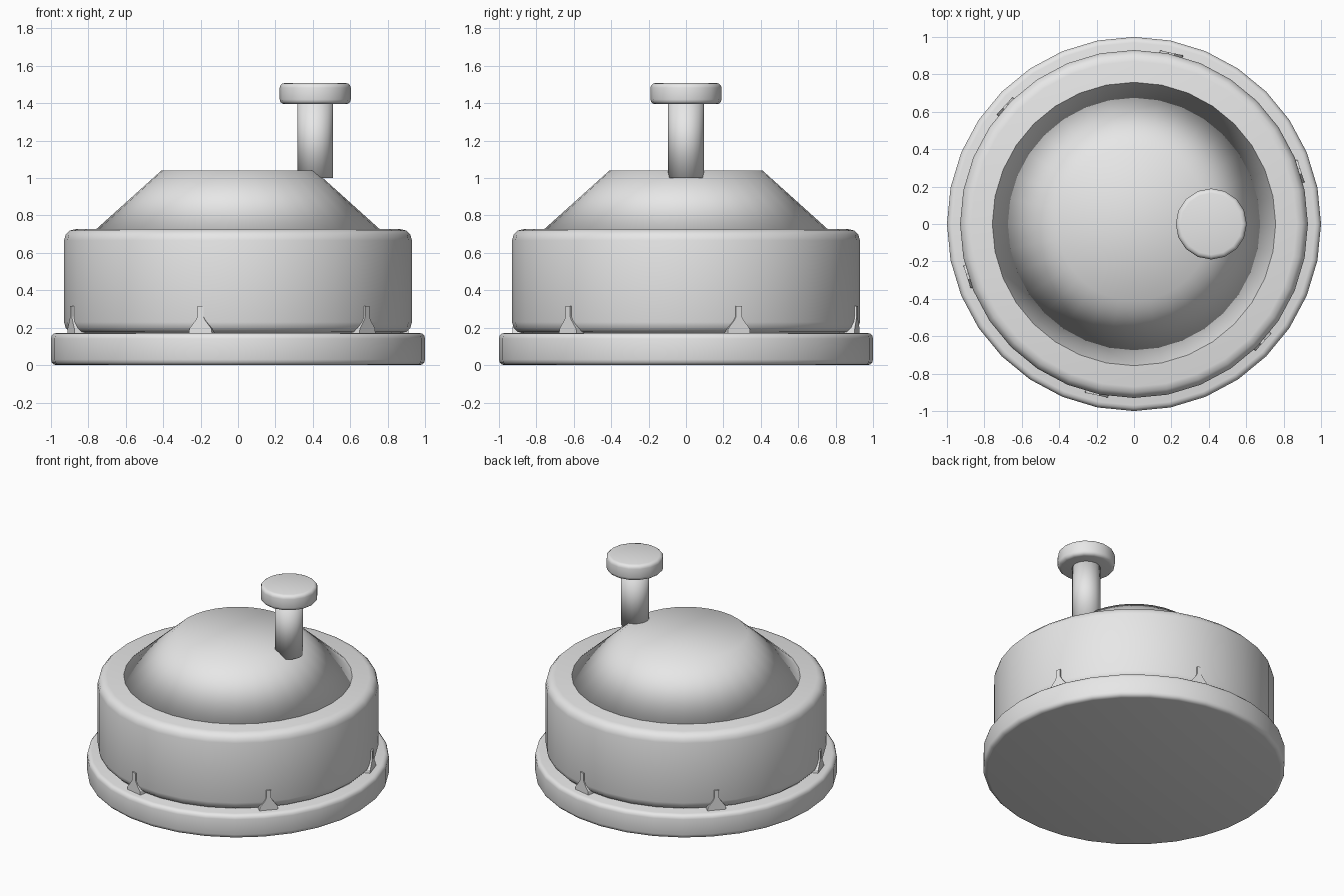
import bpy, bmesh, math
from mathutils import Matrix

if "Cube" in bpy.data.objects:
    bpy.data.objects.remove(bpy.data.objects["Cube"])

grey = bpy.data.materials.new("light grey")
grey.diffuse_color = (0.8, 0.8, 0.8, 1)
grey.use_nodes = True
grey.node_tree.nodes["Principled BSDF"].inputs["Base Color"].default_value = grey.diffuse_color


def finish(name, bm, bevel=0, segments=3, smooth=True):
    bmesh.ops.recalc_face_normals(bm, faces=bm.faces)
    for f in bm.faces:
        f.smooth = smooth
    me = bpy.data.meshes.new(name)
    bm.to_mesh(me)
    bm.free()
    ob = bpy.data.objects.new(name, me)
    bpy.context.collection.objects.link(ob)
    me.materials.append(grey)
    if bevel:
        mod = ob.modifiers.new("round edges", 'BEVEL')
        mod.width = bevel
        mod.segments = segments
        mod.limit_method = 'ANGLE'
        mod.angle_limit = math.radians(40)
    return ob


def drum(name, r1, r2, z0, z1, sides, x=0, bevel=0, segments=3):
    bm = bmesh.new()
    bmesh.ops.create_cone(bm, cap_ends=True, segments=sides, radius1=r1, radius2=r2,
                          depth=z1 - z0,
                          matrix=Matrix.Translation((x, 0, (z0 + z1) / 2)))
    return finish(name, bm, bevel, segments)


# Base plate, main body and sloped cap
drum("base_plate", 1.0, 1.0, 0.0, 0.172, 32, bevel=0.03)
drum("body", 0.93, 0.93, 0.17, 0.727, 32, bevel=0.06)
drum("sloped_cap", 0.772, 0.41, 0.714, 1.04, 32)

# Off-centre push button
drum("button_stem", 0.095, 0.095, 1.0, 1.41, 16, x=0.413)
drum("button_head", 0.19, 0.19, 1.395, 1.508, 16, x=0.413, bevel=0.025)

# Six flared clips around the foot of the body
half = [(0.064, 0.165), (0.06, 0.195), (0.045, 0.215), (0.026, 0.24),
        (0.016, 0.26), (0.016, 0.315)]
outline = half + [(-w, z) for w, z in reversed(half)]
for i in range(6):
    bm = bmesh.new()
    face = bm.faces.new([bm.verts.new((0.86, w, z)) for w, z in outline])
    ext = bmesh.ops.extrude_face_region(bm, geom=[face])
    for v in ext["geom"]:
        if isinstance(v, bmesh.types.BMVert):
            v.co.x = 0.937
    bm.transform(Matrix.Rotation(math.radians(17.6 + 60 * i), 4, 'Z'))
    finish(f"clip_{i + 1}", bm, smooth=False)
